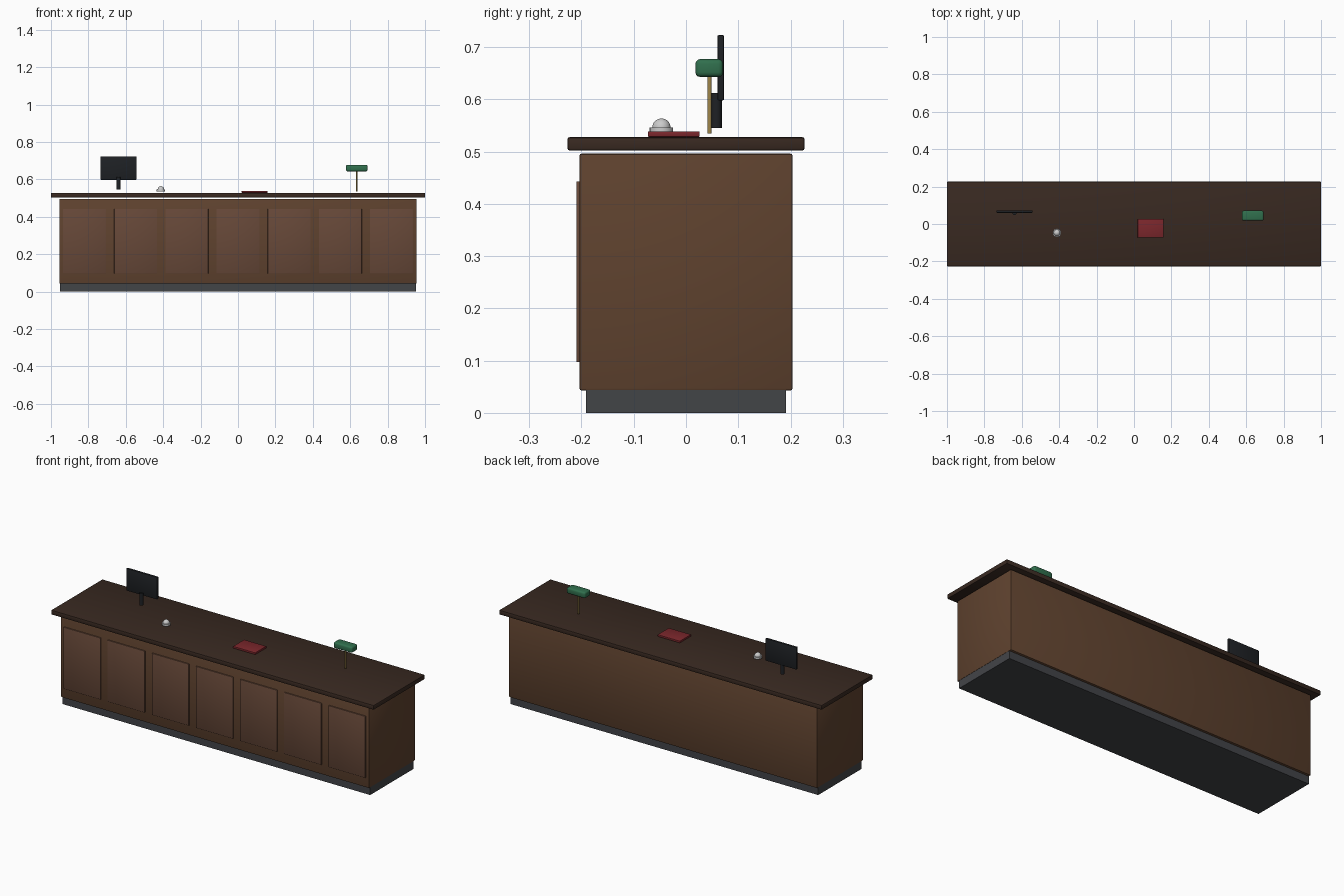
import bpy, bmesh, math

if "Cube" in bpy.data.objects:
    bpy.data.objects.remove(bpy.data.objects["Cube"])

def material(name, rgb):
    m = bpy.data.materials.new(name)
    m.diffuse_color = (*rgb, 1)
    m.use_nodes = True
    m.node_tree.nodes["Principled BSDF"].inputs["Base Color"].default_value = m.diffuse_color
    return m

WOOD = material("wood", (0.115, 0.055, 0.028))
PANEL = material("panel_wood", (0.135, 0.065, 0.04))
TOP = material("dark_wood", (0.04, 0.022, 0.015))
PLINTH = material("plinth_grey", (0.055, 0.058, 0.064))
BLACK = material("black", (0.013, 0.015, 0.018))
RED = material("red", (0.2, 0.02, 0.025))
GREEN = material("green", (0.03, 0.16, 0.075))
BRASS = material("brass", (0.35, 0.24, 0.07))
SILVER = material("silver", (0.6, 0.6, 0.62))

def finish(name, bm, mat):
    me = bpy.data.meshes.new(name)
    bm.to_mesh(me)
    bm.free()
    ob = bpy.data.objects.new(name, me)
    bpy.context.collection.objects.link(ob)
    me.materials.append(mat)
    return ob

def smooth(ob, angle=35):
    bpy.ops.object.select_all(action='DESELECT')
    ob.select_set(True)
    bpy.context.view_layer.objects.active = ob
    bpy.ops.object.shade_smooth_by_angle(angle=math.radians(angle))

def box(name, x, y, z, mat, bevel=0.0, segments=2):
    """Box from (min, max) ranges, with optional rounded edges."""
    bm = bmesh.new()
    bmesh.ops.create_cube(bm, size=1)
    for v in bm.verts:
        v.co = [(r[0] + r[1]) / 2 + c * (r[1] - r[0]) for r, c in zip((x, y, z), v.co)]
    if bevel:
        bmesh.ops.bevel(bm, geom=bm.edges[:], offset=bevel, segments=segments,
                        profile=0.5, affect='EDGES')
    ob = finish(name, bm, mat)
    if bevel:
        smooth(ob)
    return ob

def lathe(name, x, y, profile, mat, sides=24):
    """Revolve (radius, z) points around a vertical axis."""
    bm = bmesh.new()
    vs = [bm.verts.new((r, 0, z)) for r, z in profile]
    es = [bm.edges.new(p) for p in zip(vs, vs[1:])]
    bmesh.ops.spin(bm, geom=vs + es, cent=(0, 0, 0), axis=(0, 0, 1),
                   angle=2 * math.pi, steps=sides)
    bmesh.ops.remove_doubles(bm, verts=bm.verts[:], dist=1e-5)
    bmesh.ops.recalc_face_normals(bm, faces=bm.faces[:])
    bmesh.ops.translate(bm, verts=bm.verts[:], vec=(x, y, 0))
    ob = finish(name, bm, mat)
    smooth(ob)
    return ob

def cylinder(name, x, y, r, z0, z1, mat, sides=24):
    return lathe(name, x, y, [(0, z0), (r, z0), (r, z1), (0, z1)], mat, sides)

# Counter carcass
box("plinth", (-0.953, 0.953), (-0.191, 0.191), (0, 0.045), PLINTH)
box("counter_body", (-0.955, 0.955), (-0.204, 0.204), (0.043, 0.496), WOOD, 0.004)
box("counter_top", (-1, 1), (-0.227, 0.227), (0.502, 0.528), TOP, 0.005)

# Seven raised front panels
for i in range(7):
    cx = (i - 3) * 0.2735
    box(f"front_panel_{i + 1}", (cx - 0.115, cx + 0.115), (-0.21, -0.2),
        (0.097, 0.443), PANEL, 0.002)

# Monitor
box("monitor_screen", (-0.735, -0.543), (0.06, 0.073), (0.598, 0.723), BLACK, 0.003)
cylinder("monitor_stand", -0.639, 0.058, 0.0105, 0.545, 0.612, BLACK)

# Desk bell
cylinder("bell_base", -0.412, -0.047, 0.0225, 0.535, 0.546, SILVER)
dome = [(0.0175 * math.cos(t * math.pi / 16), 0.546 + 0.0175 * math.sin(t * math.pi / 16))
        for t in range(8)]
lathe("bell_dome", -0.412, -0.047, [(0, 0.546)] + dome + [(0, 0.5635)], SILVER)

# Register book
box("register_book", (0.02, 0.158), (-0.073, 0.026), (0.528, 0.539), RED, 0.002)

# Desk lamp
cylinder("lamp_stem", 0.635, 0.045, 0.0042, 0.535, 0.65, BRASS, 16)
box("lamp_shade", (0.577, 0.693), (0.018, 0.071), (0.643, 0.677), GREEN, 0.009, 3)
